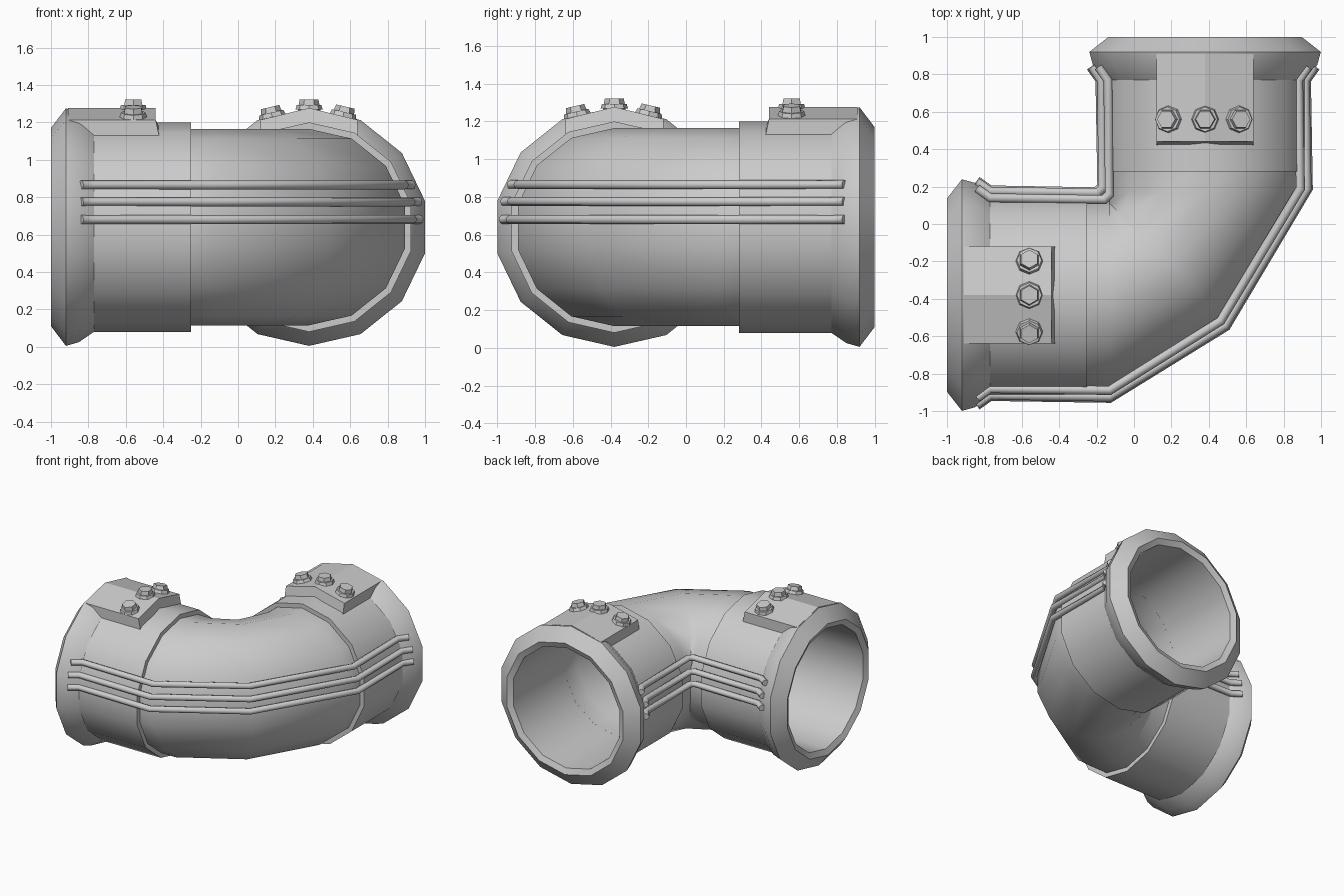
import bpy, bmesh
from math import sin, cos, tau, radians
from mathutils import Matrix, Vector

if "Cube" in bpy.data.objects:
    bpy.data.objects.remove(bpy.data.objects["Cube"])

SIDES, CZ = 14, 0.64
AX = 0.38          # offset of each arm axis from the origin


def finish(bm, name, angle=30):
    bmesh.ops.recalc_face_normals(bm, faces=bm.faces)
    me = bpy.data.meshes.new(name)
    bm.to_mesh(me)
    bm.free()
    ob = bpy.data.objects.new(name, me)
    bpy.context.collection.objects.link(ob)
    bpy.ops.object.select_all(action='DESELECT')
    bpy.context.view_layer.objects.active = ob
    ob.select_set(True)
    bpy.ops.object.shade_smooth_by_angle(angle=radians(angle))
    return ob


def loft(bm, rings, closed=False):
    """Skin a list of point rings; closed joins last ring to first."""
    vs = [[bm.verts.new(p) for p in r] for r in rings]
    n = len(vs[0])
    for i in range(len(vs) - (0 if closed else 1)):
        a, b = vs[i], vs[(i + 1) % len(vs)]
        for j in range(n):
            k = (j + 1) % n
            bm.faces.new((a[j], a[k], b[k], b[j]))
    return vs


def ring(center, side, half, rz):
    """Ring standing upright, stretched along the horizontal 'side' direction."""
    c, s = Vector((*center, CZ)), Vector((*side, 0)).normalized()
    return [c + s * half * sin(tau * i / SIDES) + Vector((0, 0, rz * cos(tau * i / SIDES)))
            for i in range(SIDES)]


def tube(path, r, name, n=8):
    """Round bar along a flat path, mitred at the corners."""
    bm = bmesh.new()
    pts = [Vector(p) for p in path]
    rings = []
    for i, p in enumerate(pts):
        d0 = (p - pts[i - 1]).normalized() if i else (pts[1] - p).normalized()
        d1 = (pts[i + 1] - p).normalized() if i < len(pts) - 1 else d0
        t = (d0 + d1).normalized()
        side = Vector((t.y, -t.x, 0)) / max(0.5, t.dot(d0))
        rings.append([p + side * r * cos(tau * k / n) + Vector((0, 0, r * sin(tau * k / n)))
                      for k in range(n)])
    vs = loft(bm, rings)
    bm.faces.new(vs[0])
    bm.faces.new(vs[-1])
    finish(bm, name, 46)


# Arm frames: local x runs inwards from the open end, local y runs across
frames = {
    "left": (Matrix.Translation((-1, -AX, 0)), 0.75),
    "back": (Matrix.Translation((AX, 1, 0)) @ Matrix.Rotation(radians(-90), 4, 'Z'), 0.72),
}

for side, (M, end) in frames.items():
    # Flared flange and collar, with bore
    bm = bmesh.new()
    prof = [(0.02, 0.485), (0, 0.53), (0.08, 0.635), (0.15, 0.615), (0.23, 0.56),
            (end, 0.56), (end, 0.48)]
    loft(bm, [ring((d, 0), (0, 1), r, r) for d, r in prof], closed=True)
    bm.transform(M)
    finish(bm, side + "_collar")

    # Ridged bolt plate
    bm = bmesh.new()
    sec = [(-0.26, 1.12), (-0.26, 1.213), (0, 1.277), (0.26, 1.213), (0.26, 1.12), (0, 1.17)]
    vs = loft(bm, [[(0.09, u, z) for u, z in sec],
                   [(0.58 if z < 1.2 else 0.56, u, z) for u, z in sec]])
    bm.faces.new(vs[0])
    bm.faces.new(vs[1])
    bm.transform(M)
    finish(bm, side + "_bolt_plate", 10)

    # Three hex bolts on washers, tilted with the plate
    for i, u in enumerate((-0.195, 0, 0.18)):
        bm = bmesh.new()
        for sides, r1, r2, z0, h in ((8, 0.06, 0.06, -0.01, 0.02), (8, 0.073, 0.066, 0.006, 0.024),
                                     (6, 0.056, 0.05, 0.03, 0.03)):
            bmesh.ops.create_cone(bm, cap_ends=True, segments=sides, radius1=r1, radius2=r2,
                                  depth=h, matrix=Matrix.Translation((0, 0, z0 + h / 2)))
        tilt = 0 if u == 0 else (-13 if u > 0 else 13)
        bm.transform(M @ Matrix.Translation((0.44, u, 1.262 - abs(u) * 0.2))
                     @ Matrix.Rotation(radians(tilt), 4, 'X'))
        finish(bm, f"{side}_bolt_{i + 1}")

# Bent elbow shell: outer skin out, inner skin back
bm = bmesh.new()
outer = [((-0.3, -AX), (0, -1), 0.525), ((-0.13, -AX), (0, -1), 0.525),
         ((0.18, -0.2), (1, -1), 0.45),
         ((AX, 0.17), (1, 0), 0.525), ((AX, 0.33), (1, 0), 0.525)]
rings = [ring(c, s, h, 0.525) for c, s, h in outer]
rings += [ring(c, s, h - 0.045, 0.48) for c, s, h in reversed(outer)]
loft(bm, rings, closed=True)
finish(bm, "elbow", 48)

# Three cable bars along the outside and the inside of the bend
for i, (z, o) in enumerate(((0.68, 0.552), (0.775, 0.545), (0.865, 0.51))):
    m = (0.555 - o) * 0.7
    tube([(-0.84, -AX - o + 0.01 - 0.05, z), (-0.77, -AX - o + 0.01, z), (-0.13, -AX - o, z),
          (0.495 - m, -0.55 + m, z), (AX + o, 0.19, z), (AX + o - 0.01, 0.77, z),
          (AX + o + 0.04, 0.84, z)], 0.024, f"outer_bar_{i + 1}")
    e = o - AX
    tube([(-0.84, e + 0.06, z), (-0.77, e + 0.01, z), (-e - 0.03, e, z), (-e, e + 0.03, z),
          (-e - 0.01, 0.77, z), (-e - 0.06, 0.84, z)], 0.024, f"inner_bar_{i + 1}")
